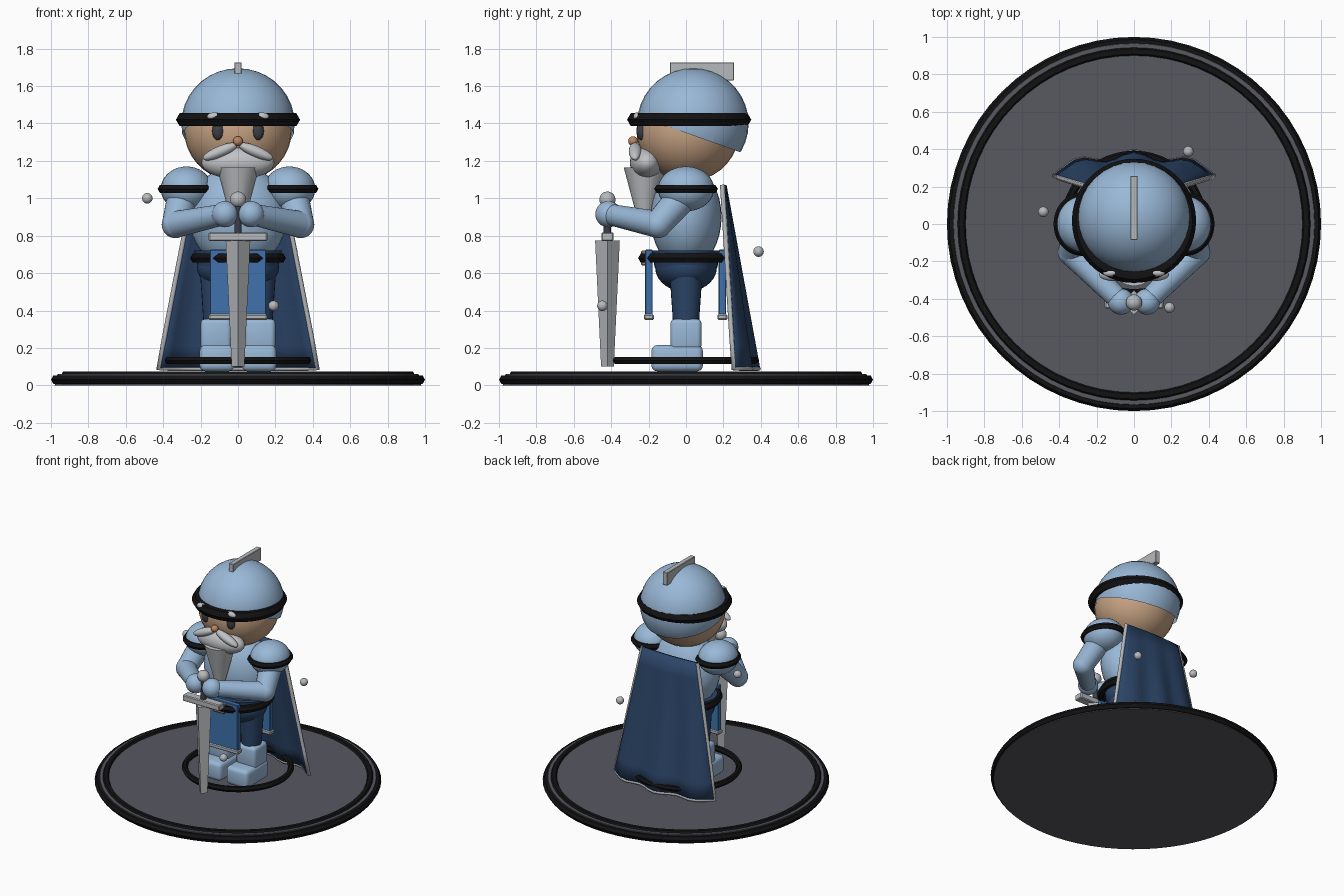
import bpy, bmesh, math
from mathutils import Matrix, Vector

if "Cube" in bpy.data.objects:
    bpy.data.objects.remove(bpy.data.objects["Cube"])


def material(name, r, g, b):
    m = bpy.data.materials.new(name)
    m.diffuse_color = (r, g, b, 1)
    m.use_nodes = True
    m.node_tree.nodes["Principled BSDF"].inputs["Base Color"].default_value = m.diffuse_color
    return m


STEEL = material("pale blue steel", 0.32, 0.48, 0.68)
NAVY = material("navy cloth", 0.025, 0.06, 0.14)
BLUE = material("mid blue cloth", 0.05, 0.17, 0.42)
SILVER = material("silver", 0.47, 0.49, 0.51)
HAIR = material("light grey hair", 0.53, 0.54, 0.56)
BLACK = material("black trim", 0.006, 0.006, 0.007)
STONE = material("dark grey stone", 0.095, 0.1, 0.12)
SKIN = material("skin", 0.58, 0.37, 0.23)
NOSE = material("tan", 0.5, 0.25, 0.12)
EYE = material("dark eye", 0.045, 0.05, 0.06)


def finish(bm, name, mat, angle=35):
    bmesh.ops.recalc_face_normals(bm, faces=bm.faces)
    me = bpy.data.meshes.new(name)
    bm.to_mesh(me)
    bm.free()
    ob = bpy.data.objects.new(name, me)
    bpy.context.collection.objects.link(ob)
    me.materials.append(mat)
    if angle:
        bpy.ops.object.select_all(action='DESELECT')
        ob.select_set(True)
        bpy.context.view_layer.objects.active = ob
        bpy.ops.object.shade_smooth_by_angle(angle=math.radians(angle))
    return ob


def ball(name, c, r, mat, tilt=0, cut=None):
    bm = bmesh.new()
    r = (r, r, r) if isinstance(r, (int, float)) else r
    m = Matrix.Translation(c) @ Matrix.Rotation(tilt, 4, 'Y') @ Matrix.Diagonal((*r, 1))
    bmesh.ops.create_uvsphere(bm, u_segments=32, v_segments=18, radius=1, matrix=m)
    if cut:  # keep only what lies above a plane
        bmesh.ops.bisect_plane(bm, geom=bm.verts[:] + bm.edges[:] + bm.faces[:],
                               plane_co=cut[0], plane_no=cut[1], clear_inner=True)
    return finish(bm, name, mat)


def limb(name, p, q, r1, r2, mat, n=24, spin=0, flat=1):
    p, q = Vector(p), Vector(q)
    d = q - p
    bm = bmesh.new()
    m = (Matrix.Translation((p + q) / 2) @ d.to_track_quat('Z', 'Y').to_matrix().to_4x4()
         @ Matrix.Rotation(spin, 4, 'Z'))
    bmesh.ops.create_cone(bm, cap_ends=True, segments=n, radius1=r1, radius2=r2,
                          depth=d.length, matrix=m)
    if flat != 1:
        bmesh.ops.scale(bm, vec=(1, flat, 1), verts=bm.verts)
    return finish(bm, name, mat)


def box(name, lo, hi, mat, bevel=0.006):
    lo, hi = Vector(lo), Vector(hi)
    bm = bmesh.new()
    bmesh.ops.create_cube(bm, size=1, matrix=Matrix.Translation((lo + hi) / 2)
                          @ Matrix.Diagonal((*(hi - lo), 1)))
    bmesh.ops.bevel(bm, geom=bm.edges[:], offset=bevel, segments=3 if bevel > 0.01 else 1,
                    affect='EDGES', profile=0.5)
    return finish(bm, name, mat)


def ring(name, c, major, minor, mat=BLACK, n=48, ys=1):
    # hexagonal-section ring, spun round z
    bm = bmesh.new()
    rows = []
    for i in range(n):
        a = 2 * math.pi * i / n
        row = []
        for j in range(6):
            b = math.pi * j / 3
            r = major + minor * math.cos(b)
            row.append(bm.verts.new((c[0] + r * math.cos(a), c[1] + ys * r * math.sin(a),
                                     c[2] + minor * math.sin(b))))
        rows.append(row)
    for i in range(n):
        A, B = rows[i], rows[(i + 1) % n]
        for j in range(6):
            k = (j + 1) % 6
            bm.faces.new((A[j], B[j], B[k], A[k]))
    return finish(bm, name, mat)


# Display base
limb("base_disc", (0, 0, 0), (0, 0, 0.06), 0.98, 0.965, STONE, 64)
ring("base_outer_rim", (0, 0, 0.03), 0.973, 0.027, n=64)
ring("base_inner_rim", (0, 0, 0.05), 0.922, 0.027, n=64)
ring("foot_ring", (0, 0, 0.133), 0.37, 0.022)

# Body
ball("hips", (0, 0, 0.63), (0.22, 0.165, 0.13), NAVY)
limb("waist", (0, 0, 0.63), (0, 0, 0.72), 0.215, 0.235, NAVY, 32, flat=0.78)
ball("torso", (0, 0, 0.9), (0.26, 0.19, 0.28), STEEL)
ring("belt", (0, 0, 0.68), 0.228, 0.028)
box("buckle", (-0.05, -0.24, 0.64), (0.05, -0.2, 0.72), NOSE)
for name, y in (("front", -0.198), ("back", 0.195)):
    box(name + "_tabard", (-0.15, y - 0.02, 0.37), (0.15, y + 0.02, 0.725), BLUE, 0.004)
    box(name + "_tabard_hem", (-0.157, y - 0.026, 0.35), (0.157, y + 0.026, 0.38), SILVER)

# Paired limbs
for side, s in (("left", 1), ("right", -1)):
    box(side + "_foot", sorted_lo := (min(s * .02, s * .205), -0.185, 0.075),
        (max(s * .02, s * .205), 0.09, 0.215), STEEL, 0.03)
    box(side + "_boot_shaft", (min(s * .035, s * .2), -0.083, 0.19),
        (max(s * .035, s * .2), 0.083, 0.355), STEEL, 0.025)
    limb(side + "_leg", (s * .115, 0, 0.34), (s * .115, 0, 0.6), 0.07, 0.088, NAVY)
    shoulder, elbow, hand = (s * .29, 0, 1.03), (s * .335, -0.15, 0.86), (s * .07, -0.415, 0.915)
    limb(side + "_upper_arm", shoulder, elbow, 0.085, 0.072, STEEL)
    ball(side + "_elbow", elbow, 0.073, STEEL)
    limb(side + "_forearm", elbow, hand, 0.072, 0.056, STEEL)
    ball(side + "_hand", hand, 0.07, STEEL)
    ball(side + "_shoulder_guard", (s * .275, 0, 1.05), (0.138, 0.15, 0.12), STEEL)
    ring(side + "_shoulder_rim", (s * .275, 0, 1.05), 0.13, 0.025, ys=1.1)
    ball(side + "_eye", (s * .107, -0.238, 1.36), (0.031, 0.026, 0.05), EYE)
    ball(side + "_eyebrow", (s * .125, -0.262, 1.437), (0.04, 0.02, 0.022), HAIR)
    ball(side + "_moustache", (s * .095, -0.272, 1.25), (0.1, 0.034, 0.03), HAIR, s * 0.4)

# Head and helmet
ball("head", (0, 0.01, 1.36), (0.287, 0.275, 0.27), SKIN)
ball("helmet", (0, 0.037, 1.4), (0.303, 0.298, 0.295), STEEL,
     cut=((0, -0.1, 1.385), (0, 0.355, 1)))
ring("helmet_band", (0, 0.017, 1.42), 0.292, 0.04)
box("helmet_crest", (-0.019, -0.085, 1.63), (0.019, 0.257, 1.727), SILVER, 0.003)
ball("nose", (0, -0.283, 1.305), 0.026, NOSE)
ball("beard_mass", (0, -0.21, 1.19), (0.195, 0.09, 0.088), HAIR)
limb("beard_point", (0, -0.22, 0.89), (0, -0.22, 1.165), 0.04, 0.113, HAIR, 16)

# Sword held point down
SY = -0.42
limb("blade", (0, SY, 0.1), (0, SY, 0.775), 0.034, 0.066, SILVER, 4)
box("crossguard", (-0.157, SY - 0.033, 0.772), (0.157, SY + 0.033, 0.818), SILVER)
limb("grip", (0, SY, 0.81), (0, SY, 0.96), 0.02, 0.02, EYE, 12)
ball("pommel", (0, SY, 0.993), 0.043, SILVER)

# Floating beads
for i, c in enumerate(((-0.485, 0.065, 1.0), (0.29, 0.388, 0.715), (0.19, -0.447, 0.425))):
    ball("bead_%d" % i, c, 0.028, SILVER)


# Cape: narrow at the shoulders, flaring and rippling toward the hem
def cape_point(u, t):
    x = u * (0.235 + 0.19 * t)
    y_hem = 0.255 + 0.09 * (1 - u * u) + 0.022 * (math.cos(u * 9) + 0.9)
    y_top = 0.195 + 0.012 * (1 - u * u)
    return Vector((x, y_top + (y_hem - y_top) * t, 1.07 - 0.98 * t))


NU, NT = 16, 8
bm = bmesh.new()
grid = [[bm.verts.new(cape_point(-1 + 2 * i / NU, j / NT)) for i in range(NU + 1)]
        for j in range(NT + 1)]
for j in range(NT):
    for i in range(NU):
        bm.faces.new((grid[j][i], grid[j][i + 1], grid[j + 1][i + 1], grid[j + 1][i]))
cape = finish(bm, "cape", NAVY)
solid = cape.modifiers.new("thickness", 'SOLIDIFY')
solid.thickness = 0.02
solid.offset = 0

# Cape edging, one tube down both sides and along the hem
path = ([cape_point(-1, t / 6) for t in range(6)]
        + [cape_point(-1 + 2 * i / NU, 1) for i in range(NU + 1)]
        + [cape_point(1, t / 6) for t in range(5, -1, -1)])
cu = bpy.data.curves.new("cape_edging", 'CURVE')
cu.dimensions = '3D'
cu.bevel_depth = 0.014
cu.bevel_resolution = 1
cu.use_fill_caps = True
sp = cu.splines.new('POLY')
sp.points.add(len(path) - 1)
for p, v in zip(sp.points, path):
    p.co = (*v, 1)
cu.materials.append(SILVER)
bpy.context.collection.objects.link(bpy.data.objects.new("cape_edging", cu))
